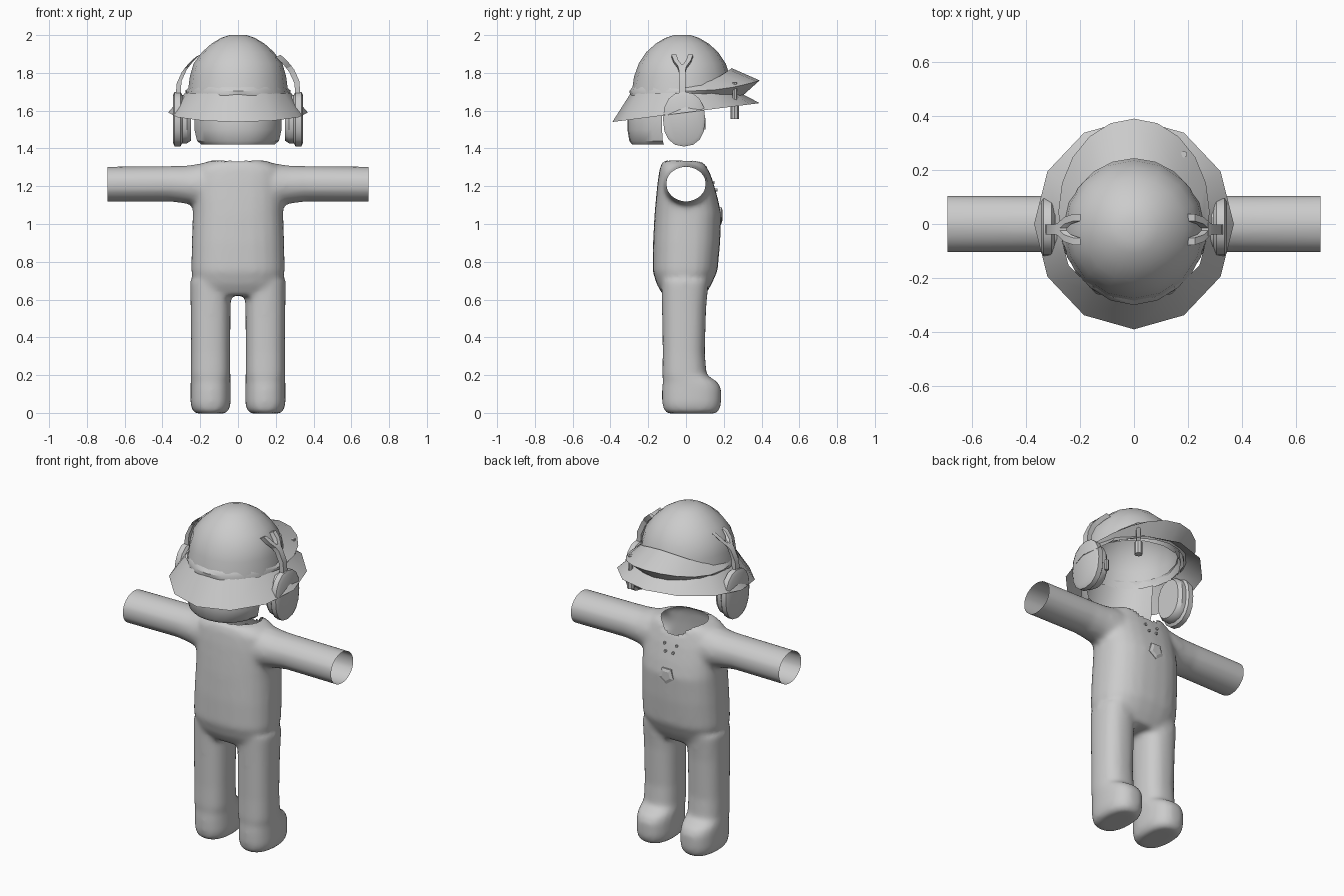
import bpy, bmesh, math
from mathutils import Vector

if "Cube" in bpy.data.objects:
    bpy.data.objects.remove(bpy.data.objects["Cube"])

grey = bpy.data.materials.new("light_grey")
grey.diffuse_color = (0.6, 0.6, 0.6, 1)
grey.use_nodes = True
grey.node_tree.nodes["Principled BSDF"].inputs["Base Color"].default_value = grey.diffuse_color


def sgnpow(v, e):
    return math.copysign(abs(v) ** e, v)


def oval(n, p=2.0, start=0.0, sweep=360.0, closed=True):
    """Unit superellipse points."""
    out = []
    for i in range(n):
        t = math.radians(start + sweep * i / (n if closed else n - 1))
        out.append((sgnpow(math.cos(t), 2 / p), sgnpow(math.sin(t), 2 / p)))
    return out


def ring_z(z, yc, rx, ry, n=24, p=2.0, xc=0.0, tilt=0.0):
    return [(xc + rx * c, yc + ry * s, z + tilt * (yc + ry * s)) for c, s in oval(n, p)]


def ring_x(x, yc, zc, ry, rz, n=16, p=2.0):
    return [(x, yc + ry * c, zc + rz * s) for c, s in oval(n, p)]


def loft(name, rings, closed=True, caps=(True, True), angle=35):
    """Skin a list of equal-length rings."""
    bm = bmesh.new()
    vs = [[bm.verts.new(p) for p in r] for r in rings]
    n = len(rings[0])
    for a, b in zip(vs, vs[1:]):
        for i in range(n if closed else n - 1):
            j = (i + 1) % n
            bm.faces.new((a[i], a[j], b[j], b[i]))
    if caps[0]:
        bm.faces.new(vs[0])
    if caps[1]:
        bm.faces.new(vs[-1])
    bmesh.ops.recalc_face_normals(bm, faces=bm.faces)
    me = bpy.data.meshes.new(name)
    bm.to_mesh(me)
    bm.free()
    me.materials.append(grey)
    ob = bpy.data.objects.new(name, me)
    bpy.context.collection.objects.link(ob)
    smooth(ob, angle)
    return ob


def smooth(ob, angle):
    bpy.ops.object.select_all(action='DESELECT')
    ob.select_set(True)
    bpy.context.view_layer.objects.active = ob
    bpy.ops.object.shade_smooth_by_angle(angle=math.radians(angle))


# --- body: torso, legs and arms fused into one soft skin ---
torso = [(0.62, -0.01, 0.20, 0.11), (0.68, -0.01, 0.235, 0.145), (0.75, -0.005, 0.248, 0.172),
         (0.90, 0.003, 0.245, 0.178), (1.05, 0.01, 0.24, 0.177), (1.13, 0.005, 0.24, 0.165),
         (1.22, -0.003, 0.24, 0.148), (1.29, -0.01, 0.23, 0.13), (1.32, -0.01, 0.19, 0.12),
         (1.338, -0.01, 0.14, 0.105)]
parts = [loft("body", [ring_z(*t, p=2.5) for t in torso])]
leg = [(-0.004, 0.03, 0.075, 0.125), (0.012, 0.03, 0.097, 0.147), (0.05, 0.03, 0.107, 0.157),
       (0.13, 0.03, 0.107, 0.157), (0.165, 0.022, 0.106, 0.145), (0.20, -0.008, 0.105, 0.118),
       (0.32, -0.012, 0.104, 0.112), (0.55, -0.01, 0.106, 0.117), (0.70, -0.005, 0.108, 0.125)]
arm = [(0.10, 1.205, 0.12, 0.12), (0.20, 1.203, 0.12, 0.118), (0.27, 1.208, 0.112, 0.102),
       (0.36, 1.213, 0.106, 0.095), (0.74, 1.21, 0.108, 0.094)]
for s in (-1, 1):
    parts.append(loft("leg", [ring_z(*t, p=2.4, xc=0.145 * s) for t in leg]))
    parts.append(loft("arm", [ring_x(s * x, 0, z, ry, rz) for x, z, ry, rz in arm]))
bpy.ops.object.select_all(action='DESELECT')
for o in parts:
    o.select_set(True)
body = parts[0]
bpy.context.view_layer.objects.active = body
bpy.ops.object.join()
mod = body.modifiers.new("fuse", 'REMESH')
mod.mode, mod.voxel_size = 'VOXEL', 0.014
mod2 = body.modifiers.new("soften", 'SMOOTH')
mod2.factor, mod2.iterations = 0.5, 10
for m in ("fuse", "soften"):
    bpy.ops.object.modifier_apply(modifier=m)

# open the sleeve ends and the neck hole
bm = bmesh.new()
bm.from_mesh(body.data)
for s in (-1, 1):
    bmesh.ops.bisect_plane(bm, geom=bm.verts[:] + bm.edges[:] + bm.faces[:],
                           plane_co=(0.69 * s, 0, 0), plane_no=(s, 0, 0), clear_outer=True)
NX, NY, NC = 0.135, 0.115, 0.01
hole = [v for v in bm.verts if v.co.z > 1.2 and (v.co.x / NX) ** 2 + ((v.co.y - NC) / NY) ** 2 < 1]
bmesh.ops.delete(bm, geom=hole, context='VERTS')
for v in bm.verts:
    if v.is_boundary and abs(v.co.x) < 0.3:
        k = math.hypot(v.co.x / NX, (v.co.y - NC) / NY)
        v.co.x, v.co.y = v.co.x / k, NC + (v.co.y - NC) / k
bm.to_mesh(body.data)
bm.free()
body.data.materials.clear()
body.data.materials.append(grey)
smooth(body, 60)

# --- chest badge and four small studs ---
loft("chest_badge", [[(r * math.sin(k * math.tau / 5), y, 1.05 - r * math.cos(k * math.tau / 5))
                      for k in range(5)] for r, y in ((0.05, 0.165), (0.05, 0.187), (0.03, 0.193))],
     angle=20)
for x, z in ((-0.04, 1.22), (0.04, 1.22), (-0.025, 1.18), (0.025, 1.18)):
    loft("chest_stud", [[(x + 0.008 * c, y, z + 0.008 * q) for c, q in oval(6)]
                        for y in (0.13, 0.166 if z < 1.2 else 0.152)])

# --- back of the hair, an open shell below the hat ---
hair = [(1.42, 0.205, 0.285), (1.44, 0.23, 0.30), (1.50, 0.245, 0.31), (1.56, 0.245, 0.31),
        (1.68, 0.245, 0.28)]
loft("hair_back", [[(rx * c, ry * q, z) for c, q in oval(13, 2.3, 201, 138, False)]
                   for z, rx, ry in hair], closed=False, caps=(False, False))

# --- hat: dome and tilted twelve-sided brim ---
dome = [(1.68, 0.268, 0.27), (1.78, 0.255, 0.255), (1.85, 0.235, 0.23), (1.91, 0.19, 0.19),
        (1.955, 0.14, 0.14), (1.985, 0.09, 0.09), (2.0, 0.045, 0.045)]
loft("hat_dome", [ring_z(z, -0.02, rx, ry, n=16) for z, rx, ry in dome],
     caps=(False, True), angle=50)
loft("hat_brim", [ring_z(1.59, 0, 0.37, 0.39, 12, tilt=0.128),
                  ring_z(1.695, -0.01, 0.28, 0.285, 12, tilt=0.02)], caps=(False, False))

# --- raised peak that wraps the dome as a thin band and flares in front ---
peak = [[], [], []]
for c, q in oval(20):
    w = max(0.0, q) ** 2
    peak[0].append((0.255 * c, -0.02 + 0.262 * q, 1.725 + 0.10 * w))
    peak[1].append((0.28 * c, 0.045 + 0.345 * q, 1.705 + 0.055 * w))
    peak[2].append((0.268 * c, -0.01 + (0.285 + 0.02 * w) * q, 1.68 - 0.005 * w))
loft("hat_peak", peak, caps=(False, False))

# --- clip-on lamp hanging by the peak ---
for r, z0, z1 in ((0.022, 1.555, 1.63), (0.012, 1.63, 1.75)):
    loft("clip_lamp", [ring_z(z, 0.258, r, r, 8, xc=0.185) for z in (z0, z1)])

# --- ear cups with their forked holders ---
cup = [(0.25, 0.085, 0.115), (0.27, 0.10, 0.128), (0.295, 0.10, 0.128), (0.305, 0.112, 0.145),
       (0.335, 0.112, 0.145), (0.345, 0.095, 0.125)]


def strip(name, path, t):
    """Flat bar along a path of (x, y, z, half width in y)."""
    loft(name, [[(x - t, y - w, z - t / 2), (x + t, y - w, z + t / 2),
                 (x + t, y + w, z + t / 2), (x - t, y + w, z - t / 2)] for x, y, z, w in path])


for s in (-1, 1):
    loft("ear_cup", [ring_x(s * x, -0.01, 1.555, ry, rz, 16, 2.3) for x, ry, rz in cup])
    strip("cup_holder", [(s * x, -0.02, z, w) for x, z, w in
                         ((0.318, 1.66, 0.018), (0.312, 1.75, 0.018), (0.285, 1.81, 0.018),
                          (0.262, 1.84, 0.025))], s * 0.013)
    for f in (-1, 1):
        strip("holder_fork", [(s * x, -0.02 + f * d, z, 0.013) for x, d, z in
                              ((0.27, 0.01, 1.83), (0.245, 0.033, 1.86), (0.212, 0.044, 1.89))],
              s * 0.013)
# short microphone stub on one cup
loft("mic_stub", [ring_z(z, 0.09, 0.012, 0.014, 8, xc=0.27) for z in (1.50, 1.56)])
